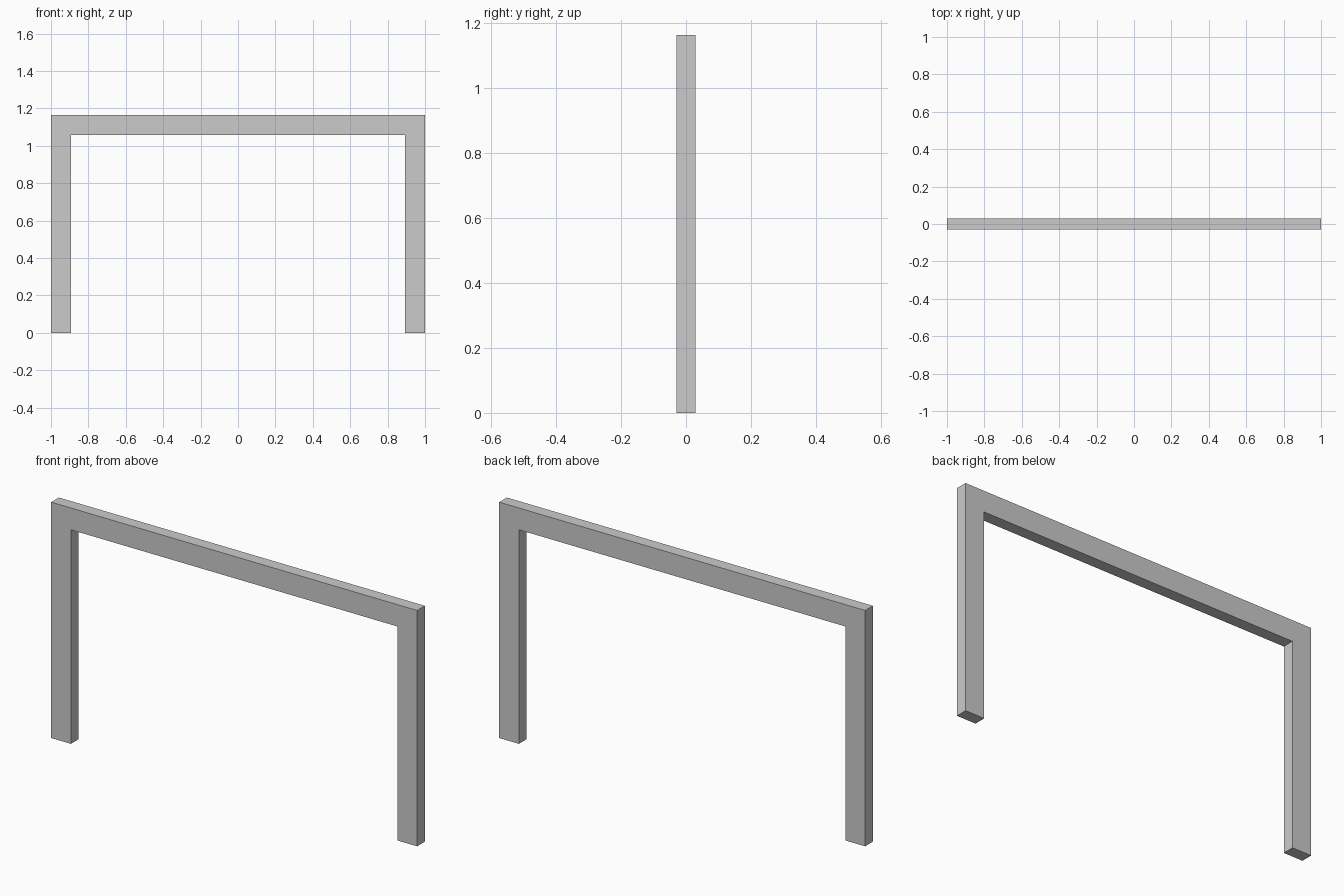
import bpy
import bmesh

if "Cube" in bpy.data.objects:
    bpy.data.objects.remove(bpy.data.objects["Cube"])

HEIGHT, BAR, DEPTH = 1.165, 0.108, 0.06

# Portal outline in the xz plane: right half, then mirrored to the left
half = [(1 - BAR, HEIGHT - BAR), (1 - BAR, 0), (1, 0), (1, HEIGHT)]
outline = half + [(-x, z) for x, z in reversed(half)]

# Extrude the outline through the frame depth
bm = bmesh.new()
face = bm.faces.new([bm.verts.new((x, -DEPTH / 2, z)) for x, z in outline])
result = bmesh.ops.extrude_face_region(bm, geom=[face], use_keep_orig=True)
moved = [g for g in result["geom"] if isinstance(g, bmesh.types.BMVert)]
bmesh.ops.translate(bm, verts=moved, vec=(0, DEPTH, 0))
bmesh.ops.recalc_face_normals(bm, faces=bm.faces)

mesh = bpy.data.meshes.new("portal_frame")
bm.to_mesh(mesh)
bm.free()
frame = bpy.data.objects.new("portal_frame", mesh)
bpy.context.collection.objects.link(frame)
